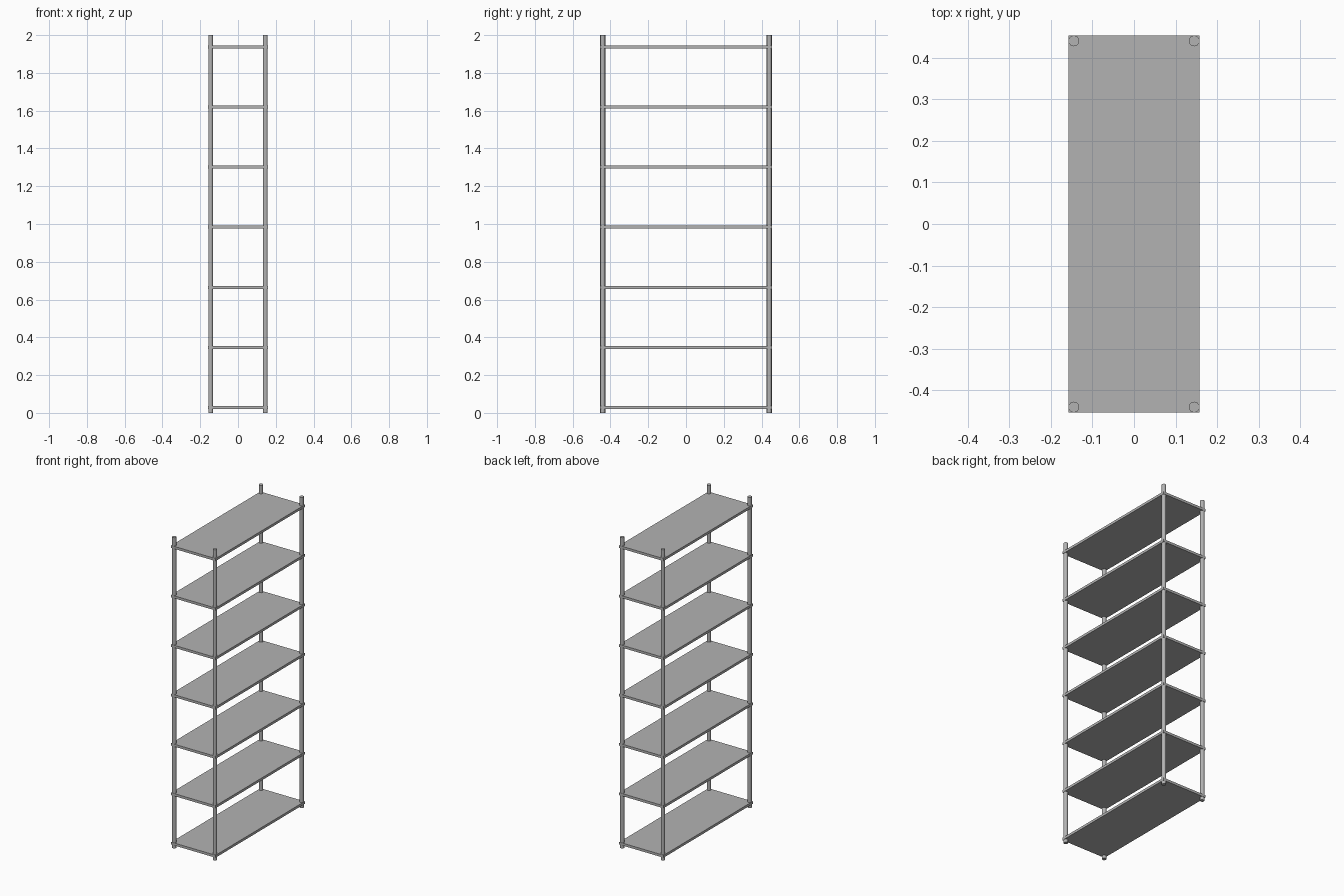
import bpy
import math

cube = bpy.data.objects.get("Cube")
if cube:
    bpy.data.objects.remove(cube, do_unlink=True)

HALF_X, HALF_Y, HEIGHT = 0.158, 0.454, 2.0
POST_R, SHELF_T = 0.0133, 0.016
SHELVES, FIRST_Z, STEP = 7, 0.028, 0.3183

# Painted steel
steel = bpy.data.materials.new("grey_steel")
steel.use_nodes = True
grey = (0.45, 0.45, 0.45, 1)
steel.diffuse_color = grey
steel.node_tree.nodes["Principled BSDF"].inputs["Base Color"].default_value = grey


def finish(name):
    obj = bpy.context.object
    obj.name = name
    obj.data.materials.append(steel)
    bpy.ops.object.transform_apply(location=False, rotation=True, scale=True)
    return obj


# Four corner posts
for side, sx in (("left", 1), ("right", -1)):
    for end, sy in (("front", -1), ("back", 1)):
        bpy.ops.mesh.primitive_cylinder_add(
            vertices=10, radius=POST_R, depth=HEIGHT,
            location=(sx * (HALF_X - POST_R), sy * (HALF_Y - POST_R), HEIGHT / 2))
        finish(f"{end}_{side}_post")
        bpy.ops.object.shade_smooth_by_angle(angle=math.radians(40))

# Evenly spaced shelf boards
for i in range(SHELVES):
    bpy.ops.mesh.primitive_cube_add(size=1, location=(0, 0, FIRST_Z + i * STEP))
    bpy.context.object.scale = (2 * HALF_X, 2 * HALF_Y, SHELF_T)
    finish(f"shelf_{i + 1}")
